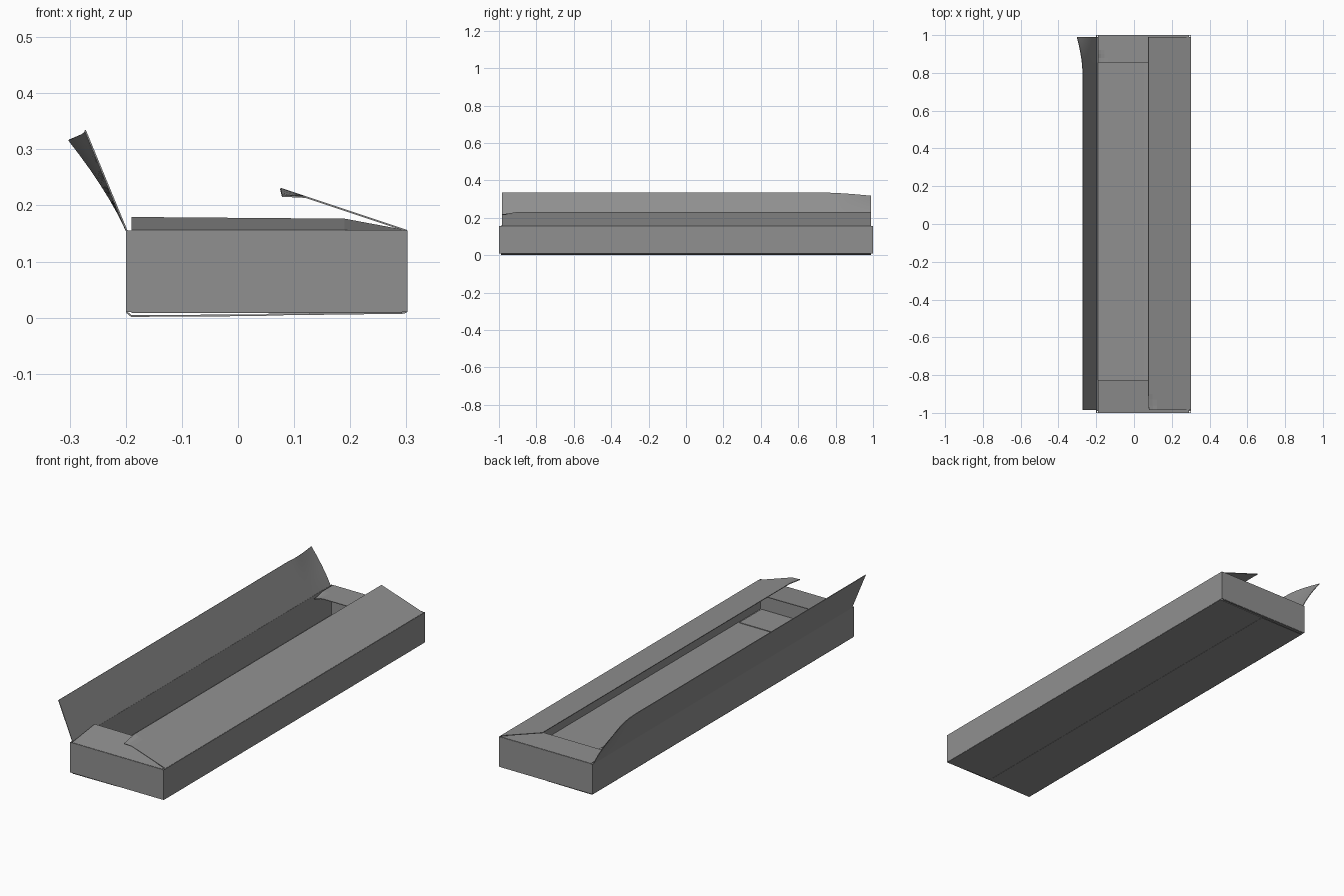
import bpy

if "Cube" in bpy.data.objects:
    bpy.data.objects.remove(bpy.data.objects["Cube"])

CARD = 0.003          # cardboard thickness
X0, X1 = -0.1985, 0.3005
YE = 0.9985
ZT, ZB = 0.155, 0.01

# dark grey card
card = bpy.data.materials.new("dark_card")
card.diffuse_color = (0.28, 0.28, 0.28, 1)
card.use_nodes = True
card.node_tree.nodes["Principled BSDF"].inputs["Base Color"].default_value = card.diffuse_color


def sheet(name, rows, closed=False, smooth=False):
    """Cardboard panel: a grid of points given row by row, then thickened."""
    n = len(rows[0])
    verts = [p for r in rows for p in r]
    faces = []
    for i in range(len(rows) - 1):
        for j in range(n if closed else n - 1):
            k = (j + 1) % n
            faces.append((i * n + j, i * n + k, (i + 1) * n + k, (i + 1) * n + j))
    me = bpy.data.meshes.new(name)
    me.from_pydata(verts, [], faces)
    me.materials.append(card)
    ob = bpy.data.objects.new(name, me)
    bpy.context.collection.objects.link(ob)
    mod = ob.modifiers.new("thickness", "SOLIDIFY")
    mod.thickness = CARD
    mod.offset = 0
    mod.use_even_offset = True
    if smooth:        # thicken first, so the cut edges stay sharp
        bpy.ops.object.select_all(action="DESELECT")
        bpy.context.view_layer.objects.active = ob
        ob.select_set(True)
        bpy.ops.object.modifier_apply(modifier=mod.name)
        bpy.ops.object.shade_smooth_by_angle(angle=0.5)
    return ob


# four side walls
ring = [(X0, -YE), (X1, -YE), (X1, YE), (X0, YE)]
sheet("side_walls", [[(x, y, z) for x, y in ring] for z in (ZB, ZT)], closed=True)

# tall left flap, far top corner curled outward
STEPS = 6
rows = []
for y in [-0.985, 0.7] + [0.75 + 0.24 * i / 10 for i in range(11)]:
    cz = max(0.0, (y - 0.75) / 0.24) ** 1.5
    cx = max(0.0, (y - 0.82) / 0.17) ** 1.5
    row = []
    for s in range(STEPS + 1):
        t = s / STEPS
        k = t ** 1.6
        row.append((X0 - 0.074 * t - 0.029 * cx * k, y, ZT + 0.179 * t - 0.017 * cz * k))
    rows.append(row)
sheet("left_long_flap", rows, smooth=True)

# low right flap, near inner corner bent down
rows = []
for y in [-0.985, -0.96, -0.93, -0.9, 0.99]:
    b = max(0.0, (-0.9 - y) / 0.085)
    row = []
    for t in (0, 0.5, 0.8, 0.9, 1):
        d = b * max(0.0, (t - 0.8) / 0.2)
        row.append((X1 - 0.225 * t + 0.003 * d, y, ZT + 0.075 * t - 0.013 * d))
    rows.append(row)
sheet("right_long_flap", rows)

# near end flap: lifted inner edge, pressed down under the right flap
sheet("front_end_flap", [
    [(-0.19, -YE, ZT), (0.19, -YE, ZT), (0.292, -YE, ZT)],
    [(-0.19, -0.825, 0.178), (0.19, -0.825, 0.175), (0.292, -0.825, 0.156)]])

# far end flap: level, small dent in its left inner corner
dent = {-0.19: 0.012, -0.175: 0.008, -0.155: 0.002, -0.14: 0, 0.292: 0}
sheet("back_end_flap", [
    [(x, y, ZT - d * k) for x, d in dent.items()]
    for y, k in ((YE, 0), (0.92, 0), (0.9, 0.3), (0.88, 0.8), (0.855, 1))])

# floor: two long outer flaps meeting at a seam, two short inner flaps
for name, pts in (
        ("bottom_left_flap", [(X0, ZB), (-0.19, 0.003), (0.0505, 0.0045)]),
        ("bottom_right_flap", [(X1, ZB), (0.293, 0.0085), (0.0505, 0.0055)])):
    sheet(name, [[(x, y, z) for x, z in pts] for y in (-0.99, 0.99)])
for name, s, inner in (("bottom_front_flap", -1, 0.825), ("bottom_back_flap", 1, 0.86)):
    sheet(name, [[(x, s * y, z) for x in (-0.19, 0.292)]
                 for y, z in ((YE, ZB), (0.99, 0.012), (inner, 0.013))])
